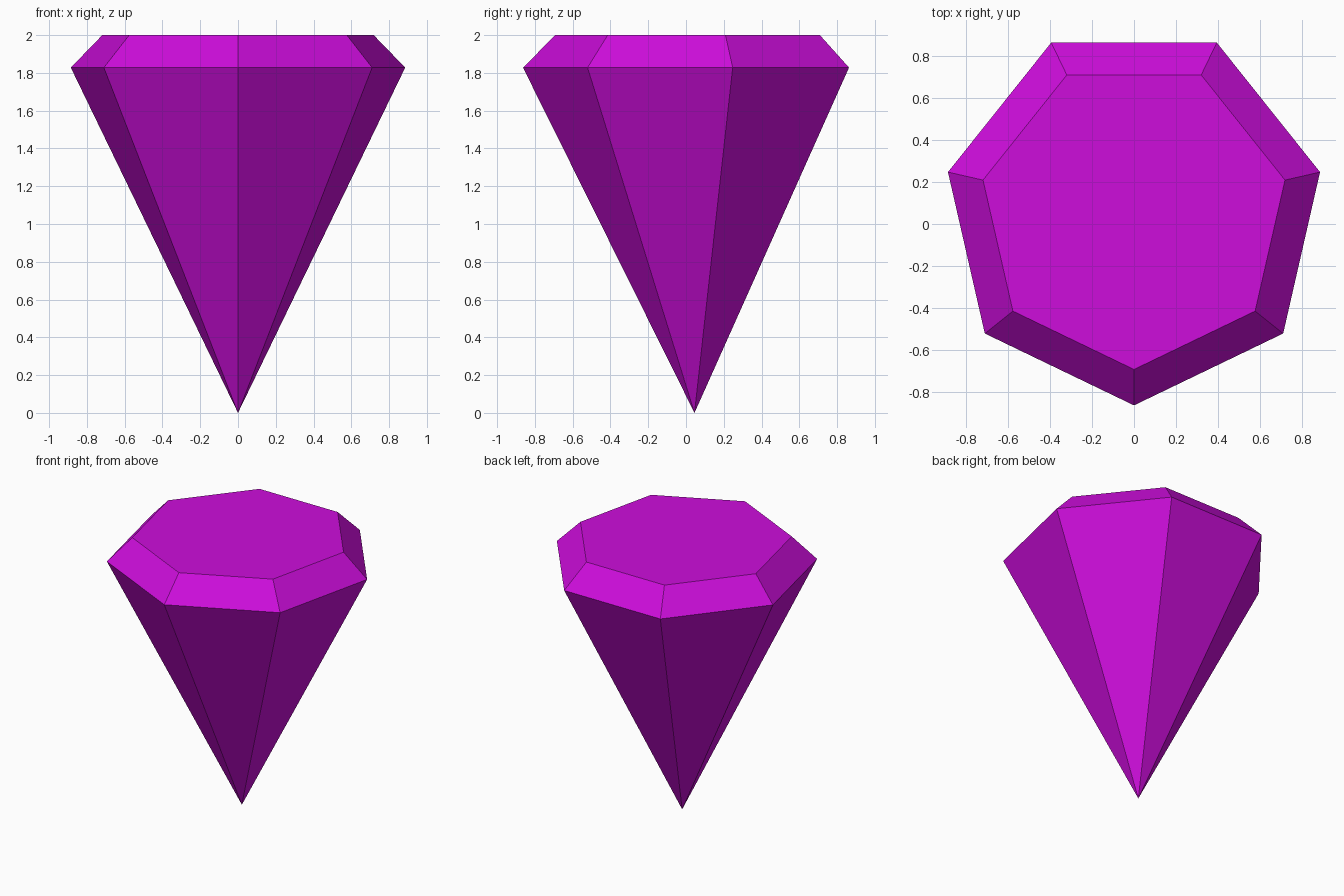
import bpy, bmesh, math

if "Cube" in bpy.data.objects:
    bpy.data.objects.remove(bpy.data.objects["Cube"])

SIDES = 7
CENTRE_Y = 0.045  # puts the odd-sided outline's bounds on y = 0


def ring(bm, radius, z):
    """Regular ring of vertices with one corner pointing to the front."""
    angles = [-math.pi / 2 + i * math.tau / SIDES for i in range(SIDES)]
    return [bm.verts.new((radius * math.cos(a), CENTRE_Y + radius * math.sin(a), z))
            for a in angles]


# Cut gem: pointed base, wide girdle, bevelled crown and flat table
bm = bmesh.new()
tip = bm.verts.new((0, CENTRE_Y, 0))
girdle = ring(bm, 0.908, 1.828)
table = ring(bm, 0.737, 2.0)
for i in range(SIDES):
    j = (i + 1) % SIDES
    bm.faces.new((tip, girdle[j], girdle[i]))
    bm.faces.new((girdle[i], girdle[j], table[j], table[i]))
bm.faces.new(table)
bmesh.ops.recalc_face_normals(bm, faces=bm.faces)

mesh = bpy.data.meshes.new("gem")
bm.to_mesh(mesh)
bm.free()

# Single magenta colour
magenta = bpy.data.materials.new("magenta")
magenta.diffuse_color = (0.61, 0.004, 0.71, 1)
magenta.use_nodes = True
magenta.node_tree.nodes["Principled BSDF"].inputs["Base Color"].default_value = magenta.diffuse_color
mesh.materials.append(magenta)

gem = bpy.data.objects.new("gem", mesh)
bpy.context.collection.objects.link(gem)
